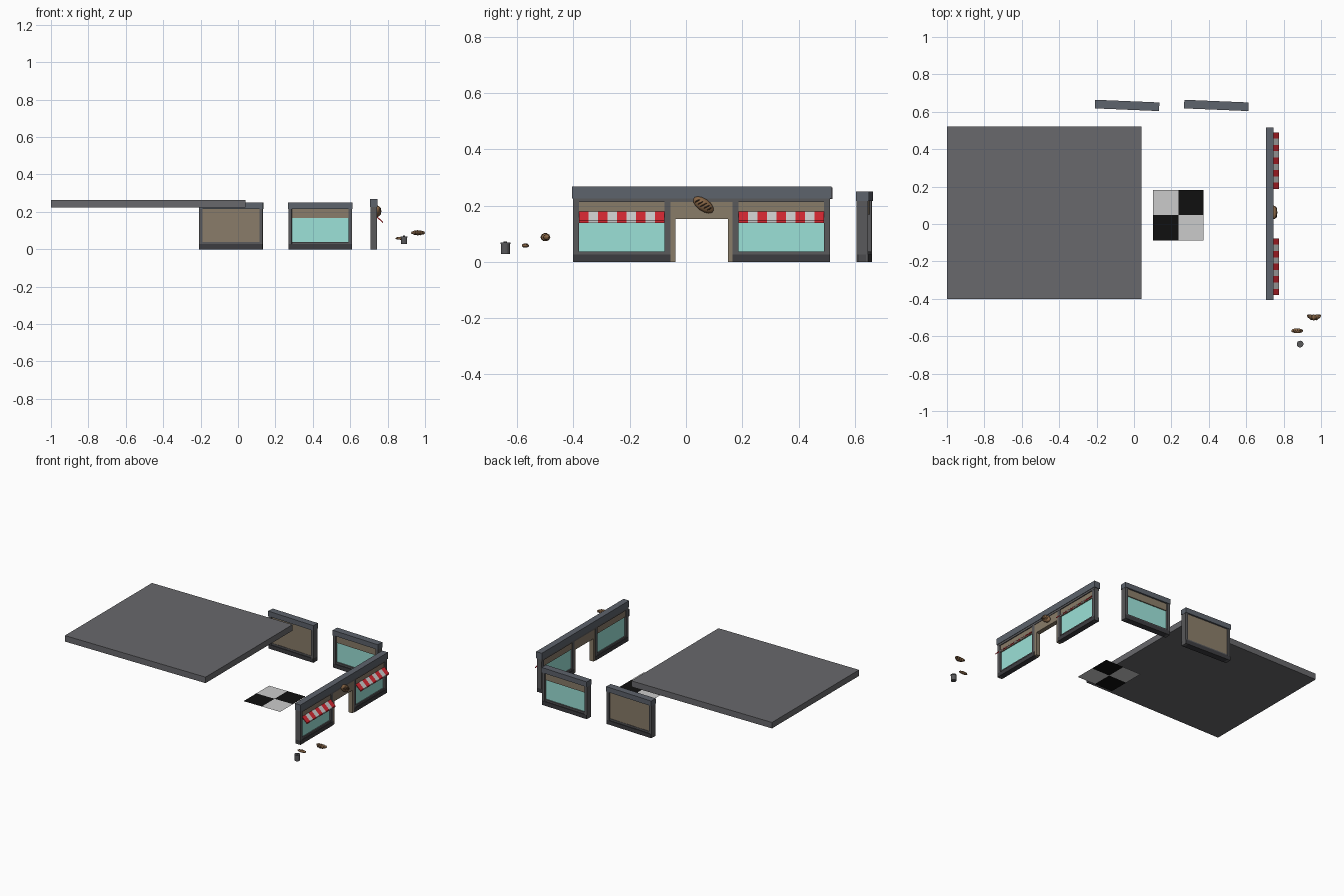
import bpy, bmesh, math
from mathutils import Matrix, Vector

if "Cube" in bpy.data.objects:
    bpy.data.objects.remove(bpy.data.objects["Cube"])


def material(name, r, g, b):
    m = bpy.data.materials.new(name)
    m.diffuse_color = (r, g, b, 1)
    m.use_nodes = True
    m.node_tree.nodes["Principled BSDF"].inputs["Base Color"].default_value = m.diffuse_color
    return m


SLATE = material("slate", .11, .125, .15)
FRAME = material("frame_grey", .10, .10, .105)
DARK = material("dark_base", .045, .045, .05)
ROOF = material("roof_grey", .14, .14, .15)
TAN = material("tan", .25, .20, .14)
GLASS = material("glass", .33, .75, .68)
RED = material("red", .65, .02, .03)
PALE = material("pale_grey", .55, .55, .55)
BLACK = material("black", .005, .005, .005)
CRUST = material("crust", .24, .13, .06)
SCORE = material("score", .06, .035, .02)


def finish(name, bm, mats, smooth=False):
    bmesh.ops.recalc_face_normals(bm, faces=bm.faces)
    me = bpy.data.meshes.new(name)
    bm.to_mesh(me)
    bm.free()
    for m in mats:
        me.materials.append(m)
    for p in me.polygons:
        p.use_smooth = smooth
    ob = bpy.data.objects.new(name, me)
    bpy.context.collection.objects.link(ob)
    return ob


def box(name, x, y, z, mat, world=Matrix()):
    """Box from three (min, max) ranges."""
    bm = bmesh.new()
    bmesh.ops.create_cube(bm, size=1)
    for v in bm.verts:
        v.co = Vector([(r[0] + r[1]) / 2 + c * (r[1] - r[0]) for c, r in zip(v.co, (x, y, z))])
    ob = finish(name, bm, [mat])
    ob.matrix_world = world
    return ob


def bay(name, a, b, top, world, d, glazed=True, post=.022):
    """Framed wall bay: posts, plinth, sill, recessed glass and upper panel."""
    box(name + "_post_a", (a, a + post), (-d, d), (0, top), FRAME, world)
    box(name + "_post_b", (b - post, b), (-d, d), (0, top), FRAME, world)
    box(name + "_plinth", (a, b), (-d - .001, d + .001), (0, .027), DARK, world)
    box(name + "_sill", (a + post, b - post), (-d * .75, d * .75), (.027, .038), FRAME, world)
    split = .168 if glazed else .038
    if glazed:
        box(name + "_glass", (a + post, b - post), (-.005, .005), (.038, split), GLASS, world)
    box(name + "_panel", (a + post, b - post), (-.012, .012), (split, top), TAN, world)


# Shop front, facing +x (local x runs along world y)
front = Matrix.Translation((.7255, 0, 0)) @ Matrix.Rotation(math.pi / 2, 4, 'Z')
bay("front_left", -.402, -.055, .215, front, .017)
bay("front_right", .165, .512, .215, front, .017)
box("door_jamb_left", (-.055, -.038), (-.015, .015), (0, .215), TAN, front)
box("door_jamb_right", (.150, .165), (-.015, .015), (0, .215), TAN, front)
box("door_lintel", (-.038, .150), (-.015, .015), (.153, .215), TAN, front)
box("front_trim", (-.402, .512), (-.018, .018), (.213, .228), FRAME, front)
box("front_cornice", (-.406, .517), (-.021, .021), (.226, .269), SLATE, front)

# Side walls, slightly turned
for name, cx, glazed in (("blank_wall", -.037, False), ("window_wall", .440, True)):
    w = Matrix.Translation((cx, .634, 0)) @ Matrix.Rotation(math.radians(-2.4), 4, 'Z')
    bay(name, -.17, .17, .218, w, .020, glazed, .018)
    box(name + "_cornice", (-.172, .172), (-.023, .023), (.216, .25), SLATE, w)

# Roof slab
box("roof_slab", (-1, .04), (-.40, .52), (.224, .264), ROOF)

# Checkered floor sheet
bm = bmesh.new()
bmesh.ops.create_grid(bm, x_segments=2, y_segments=2, size=.135,
                      matrix=Matrix.Translation((.237, .048, .001)))
for f in bm.faces:
    c = f.calc_center_median()
    f.material_index = int((c.x > .237) == (c.y > .048))
finish("checkered_floor", bm, [PALE, BLACK])

# Striped sloping awnings
for name, y0 in (("awning_left", -.38), ("awning_right", .187)):
    bm = bmesh.new()
    n, step = 9, .303 / 9
    profile = [(.740, .180), (.775, .147), (.775, .139), (.740, .172)]
    for i in range(n):
        rings = [[bm.verts.new((x, y0 + (i + k) * step, z)) for x, z in profile] for k in (0, 1)]
        faces = [bm.faces.new(r) for r in rings]
        for j in range(4):
            k = (j + 1) % 4
            faces.append(bm.faces.new((rings[0][j], rings[0][k], rings[1][k], rings[1][j])))
        for f in faces:
            f.material_index = i % 2
    finish(name, bm, [RED, PALE])


def loaf(name, world, length, width, height):
    """Loaf lying along local x with slanted scores on its top (+z)."""
    bm = bmesh.new()

    def blob(size, m, index):
        made = bmesh.ops.create_uvsphere(bm, u_segments=14, v_segments=8, radius=.5,
                                         matrix=m @ Matrix.Diagonal((*size, 1)))
        for f in {f for v in made["verts"] for f in v.link_faces}:
            f.material_index = index
    blob((length, width, height), Matrix(), 0)
    for i in range(-2, 3):
        t = i * .3
        k = math.sqrt(1 - t * t)
        m = Matrix.Translation((t * length / 2, 0, height * .38 * k)) @ Matrix.Rotation(1.1, 4, 'Z')
        blob((width * .65 * k, length * .07, height * .32), m, 1)
    ob = finish(name, bm, [CRUST, SCORE], True)
    ob.matrix_world = world


# Bread sign over the door
sign = Matrix.Translation((.747, .062, .203)) @ Matrix(((0, 0, 1), (1, 0, 0), (0, 1, 0))).to_4x4()
loaf("bread_sign", sign @ Matrix.Rotation(math.radians(-35), 4, 'Z'), .084, .044, .036)
loaf("small_loaf", Matrix.Translation((.872, -.571, .058)), .064, .026, .015)

# Croissant: ridged, tapered tube along an arc
bm = bmesh.new()
rows, sides = 19, 10
rings = []
for i in range(rows):
    t = -1 + 2 * i / (rows - 1)
    r = .015 * math.sqrt(max(.02, 1 - t * t)) * (1 if i % 4 < 2 else .82)
    c = Vector((.9625 + .037 * t, -.500 + .010 * t * t, .088))
    rings.append([bm.verts.new(c + Vector((0, 1.15 * r * math.cos(a), r * math.sin(a))))
                  for a in (2 * math.pi * k / sides for k in range(sides))])
for i in range(rows - 1):
    for k in range(sides):
        j = (k + 1) % sides
        f = bm.faces.new((rings[i][k], rings[i][j], rings[i + 1][j], rings[i + 1][k]))
        f.material_index = int(i % 4 == 2)
bm.faces.new(rings[0])
bm.faces.new(rings[-1])
finish("croissant", bm, [CRUST, SCORE])

# Little pot with lid
for name, r, z0, z1 in (("pot", .0165, .028, .064), ("pot_lid", .0180, .064, .069),
                        ("pot_knob", .006, .069, .073)):
    bm = bmesh.new()
    bmesh.ops.create_cone(bm, cap_ends=True, segments=16, radius1=r, radius2=r, depth=z1 - z0,
                          matrix=Matrix.Translation((.888, -.642, (z0 + z1) / 2)))
    finish(name, bm, [FRAME])
